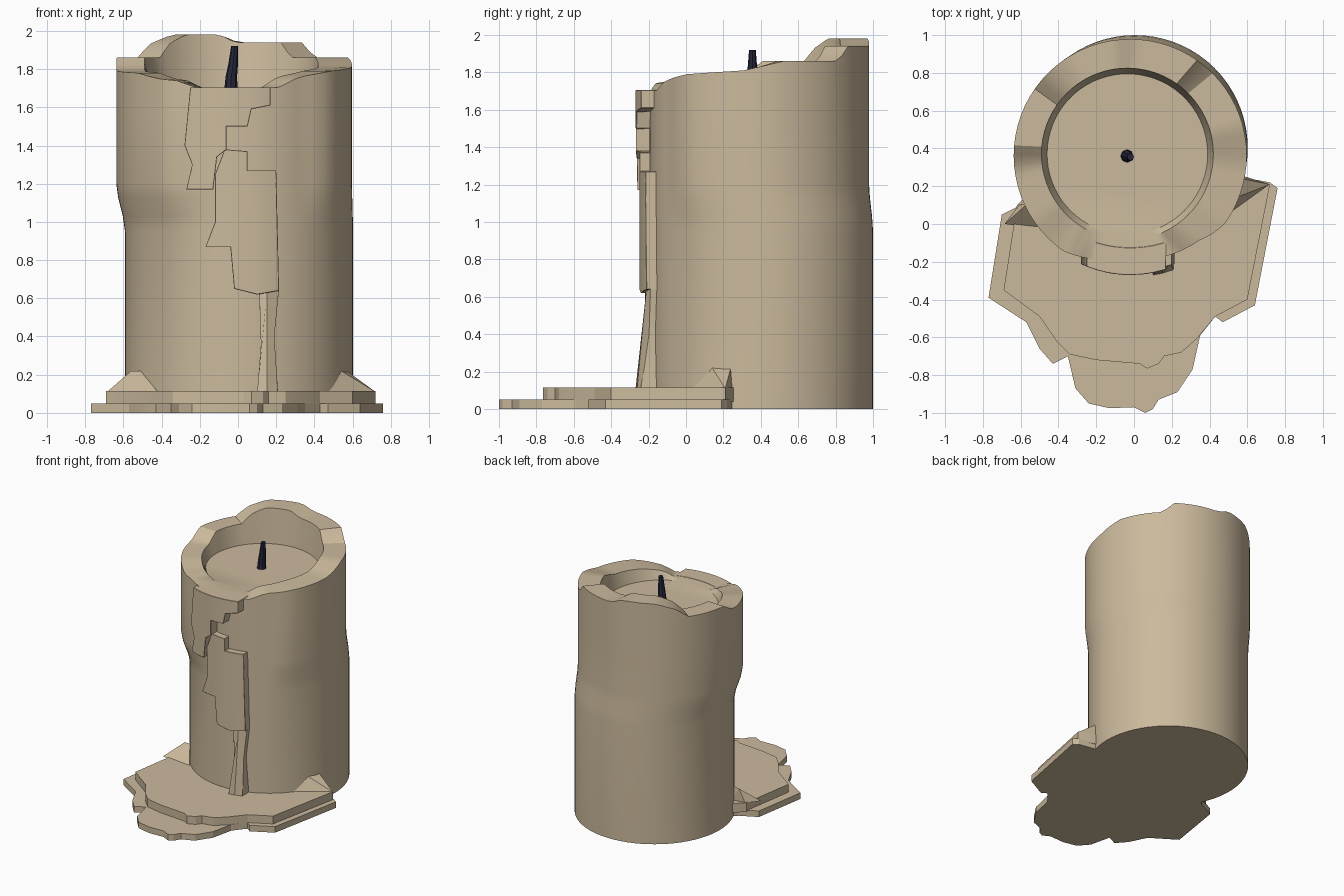
import bpy, bmesh, math
from mathutils import Vector

cube = bpy.data.objects.get("Cube")
if cube:
    bpy.data.objects.remove(cube)


def material(name, rgb):
    m = bpy.data.materials.new(name)
    m.use_nodes = True
    m.diffuse_color = (*rgb, 1)
    m.node_tree.nodes["Principled BSDF"].inputs["Base Color"].default_value = (*rgb, 1)
    return m


WAX = material("cream wax", (0.60, 0.49, 0.335))
CHAR = material("charred wick", (0.018, 0.02, 0.045))


def finish(bm, name, mat, angle=30):
    bmesh.ops.recalc_face_normals(bm, faces=bm.faces)
    mesh = bpy.data.meshes.new(name)
    bm.to_mesh(mesh)
    bm.free()
    mesh.materials.append(mat)
    ob = bpy.data.objects.new(name, mesh)
    bpy.context.collection.objects.link(ob)
    bpy.ops.object.select_all(action="DESELECT")
    ob.select_set(True)
    bpy.context.view_layer.objects.active = ob
    bpy.ops.object.shade_smooth_by_angle(angle=math.radians(angle))
    return ob


def lerp_table(table, a):
    for (a0, v0), (a1, v1) in zip(table, table[1:]):
        if a0 <= a <= a1:
            return v0 + (v1 - v0) * (a - a0) / (a1 - a0)
    return table[-1][1]


def loft(bm, rings):
    loops = [[bm.verts.new(p) for p in ring] for ring in rings]
    for lo, hi in zip(loops, loops[1:]):
        for i in range(len(lo)):
            j = (i + 1) % len(lo)
            bm.faces.new((lo[i], lo[j], hi[j], hi[i]))
    bm.faces.new(loops[0][::-1])
    bm.faces.new(loops[-1])


# Candle body: straight lower cylinder, shifted bulging upper part, broken rim
LOWER = (0.005, 0.403, 0.597)
UPPER = (-0.02, 0.362, 0.617)
FLOOR = 1.70
RIM = [(-110, 1.703), (-70, 1.703), (-58, 1.76), (-35, 1.79), (-5, 1.81),
       (15, 1.86), (47, 1.86), (55, 1.94), (88, 1.94), (97, 1.98), (122, 1.98),
       (136, 1.93), (145, 1.86), (175, 1.86), (186, 1.79), (215, 1.78),
       (230, 1.75), (240, 1.74), (250, 1.703)]
RECESS = [(-110, 0.5), (-102, 0), (-55, 0), (-35, 1), (235, 1), (250, 0.5)]
ANGLES = [-110 + 5 * i for i in range(72)]


def polar(circle, a, z):
    x, y, r = circle
    return Vector((x + r * math.cos(math.radians(a)), y + r * math.sin(math.radians(a)), z))


def wall(a, z, upper):
    w = upper * lerp_table(RECESS, a)
    return polar(LOWER, a, z).lerp(polar(UPPER, a, z), w)


bm = bmesh.new()
rings = [[wall(a, z, u) for a in ANGLES]
         for z, u in ((0, 0), (0.95, 0), (1.03, 0.25), (1.13, 0.8), (1.2, 1), (1.6, 1))]
rings.append([wall(a, lerp_table(RIM, a), 1) for a in ANGLES])
rings.append([polar((-0.035, 0.37, 0.455), a, lerp_table(RIM, a)) for a in ANGLES])
rings.append([polar((-0.035, 0.37, 0.425), a, FLOOR) for a in ANGLES])
loft(bm, rings)
finish(bm, "candle_body", WAX)


# Wax drips: outlines in x and z, wrapped around the front of the body
def drip(name, outline, circle, thick, foot=0.0):
    bm = bmesh.new()
    bm.faces.new([bm.verts.new((x, 0, z)) for x, z in outline])
    for i in range(-5, 5):
        bmesh.ops.bisect_plane(bm, geom=bm.verts[:] + bm.edges[:] + bm.faces[:],
                               plane_co=(i * 0.05 + 0.002, 0, 0), plane_no=(1, 0, 0))
    geom = bmesh.ops.extrude_face_region(bm, geom=bm.faces[:])["geom"]
    back = {v for v in geom if isinstance(v, bmesh.types.BMVert)}
    cx, cy, r = circle
    for v in bm.verts:
        y = cy - math.sqrt(r * r - (v.co.x - cx) ** 2)
        flare = foot * max(0, 1 - v.co.z / 0.38)
        v.co.y = y + 0.13 if v in back else y - thick - flare
    ob = finish(bm, name, WAX)
    bev = ob.modifiers.new("soft edge", "BEVEL")
    bev.width = 0.014
    bev.segments = 1
    bev.limit_method = "ANGLE"
    bev.angle_limit = math.radians(45)


drip("upper_drip", [(-0.25, 1.705), (0.17, 1.705), (0.17, 1.61), (0.07, 1.59), (0.05, 1.5),
                    (-0.06, 1.5), (-0.06, 1.38), (-0.11, 1.34), (-0.13, 1.17), (-0.27, 1.17),
                    (-0.24, 1.3), (-0.28, 1.4)], UPPER, 0.015)
drip("middle_drip", [(-0.07, 1.38), (0.05, 1.37), (0.05, 1.27), (0.2, 1.27), (0.215, 0.64),
                     (0.1, 0.62), (-0.02, 0.65), (-0.04, 0.87), (-0.17, 0.87),
                     (-0.12, 1.0), (-0.12, 1.25)], LOWER, 0.055)
drip("lower_drip", [(0.11, 0.65), (0.215, 0.65), (0.19, 0.4), (0.21, 0.1),
                    (0.1, 0.1), (0.12, 0.36)], LOWER, 0.035, 0.07)


# Puddle of melted wax in two stepped plates
def plate(name, outline, z0, z1):
    bm = bmesh.new()
    loft(bm, [[(x, y, z) for x, y in outline] for z in (z0, z1)])
    finish(bm, name, WAX, 20)


plate("upper_puddle", [(-0.62, 0.1), (-0.69, -0.35), (-0.5, -0.49), (-0.41, -0.62),
                       (-0.34, -0.69), (-0.2, -0.72), (0.03, -0.74), (0.07, -0.765),
                       (0.13, -0.74), (0.16, -0.7), (0.25, -0.68), (0.33, -0.61),
                       (0.43, -0.49), (0.6, -0.4), (0.72, 0.21), (0.56, 0.26),
                       (0.3, 0.3), (-0.4, 0.3)], 0.04, 0.115)
plate("lower_puddle", [(-0.7, 0.05), (-0.77, -0.39), (-0.57, -0.52), (-0.5, -0.66),
                       (-0.43, -0.74), (-0.35, -0.7), (-0.31, -0.87), (-0.24, -0.95),
                       (-0.13, -0.975), (0, -0.97), (0.06, -1.0), (0.1, -0.98),
                       (0.13, -0.93), (0.23, -0.89), (0.31, -0.77), (0.35, -0.59),
                       (0.43, -0.49), (0.47, -0.52), (0.64, -0.43), (0.76, 0.19),
                       (0.72, 0.22), (0.56, 0.25), (0.3, 0.3), (-0.4, 0.3), (-0.56, 0.12)],
      0, 0.05)

# Wedges of wax where the puddle meets the sides of the body
for name, pts in (
        ("left_wedge", [(0.72, 0.21, 0.11), (0.4, -0.02, 0.11), (0.5, 0.26, 0.11),
                        (0.59, 0.245, 0.11), (0.57, 0.24, 0.22), (0.54, 0.14, 0.22)]),
        ("right_wedge", [(-0.685, 0.0, 0.11), (-0.42, -0.03, 0.11), (-0.5, 0.12, 0.11),
                         (-0.61, 0.1, 0.11), (-0.56, 0.11, 0.22), (-0.51, 0.1, 0.22)])):
    bm = bmesh.new()
    for p in pts:
        bm.verts.new(p)
    bmesh.ops.convex_hull(bm, input=bm.verts[:])
    finish(bm, name, WAX, 15)

# Wick: slightly bent tapering stem
bm = bmesh.new()
loft(bm, [[polar((x, y, r), a * 45, z) for a in range(8)]
          for x, y, r, z in ((-0.037, 0.36, 0.035, 1.69), (-0.035, 0.36, 0.03, 1.76),
                             (-0.025, 0.355, 0.025, 1.83), (-0.018, 0.355, 0.018, 1.92))])
finish(bm, "wick", CHAR)
